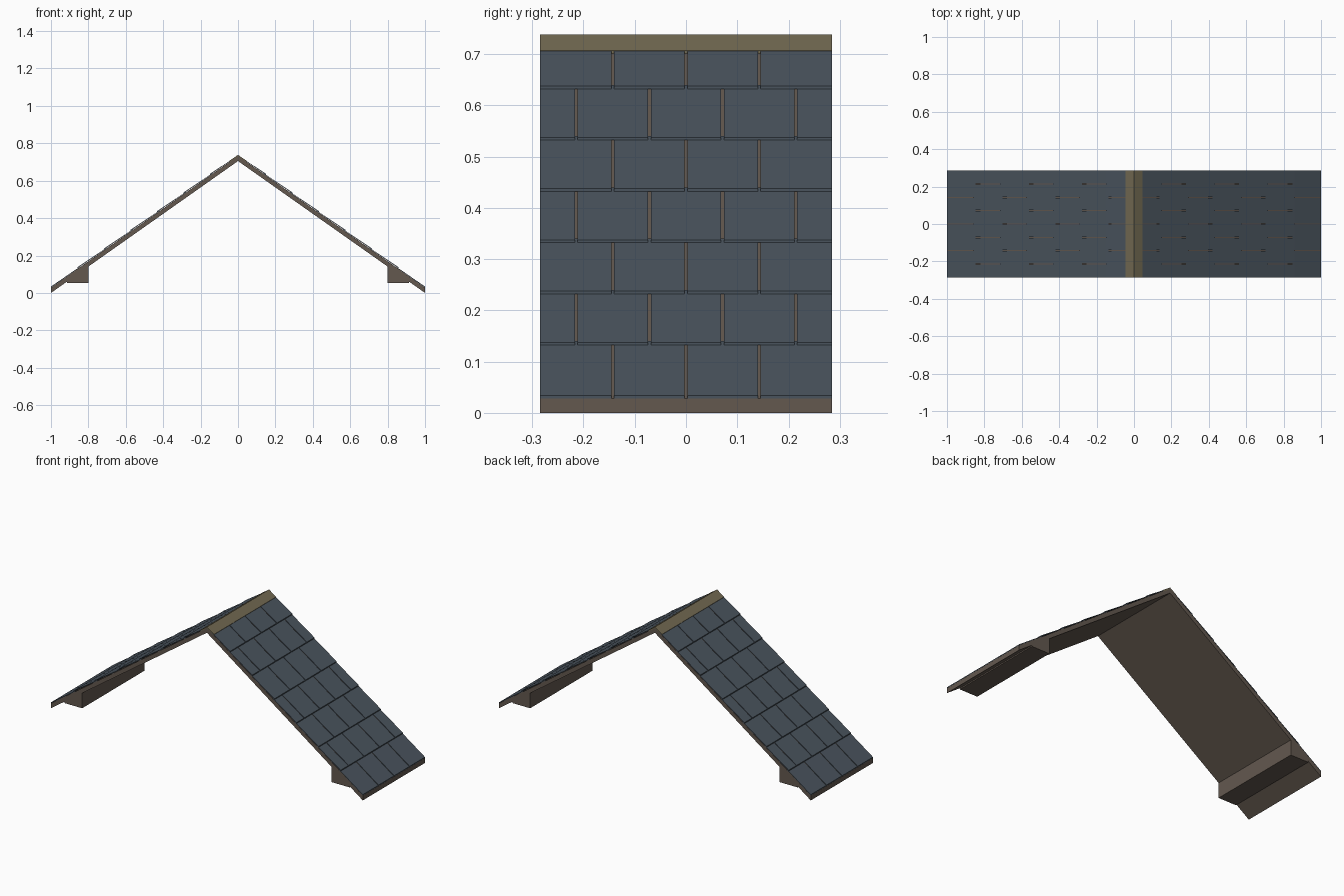
import bpy, bmesh

if "Cube" in bpy.data.objects:
    bpy.data.objects.remove(bpy.data.objects["Cube"])

HALF = 0.285      # half depth in y
RISE = 0.705      # roof rise over a run of 1
EAVE = 0.028      # deck thickness measured vertically
ROWS = 7
STEP = 0.1 / RISE # run of one shingle course
GAP = 0.005       # slot between shingles


def material(name, rgb):
    m = bpy.data.materials.new(name)
    m.diffuse_color = (*rgb, 1)
    m.use_nodes = True
    m.node_tree.nodes["Principled BSDF"].inputs["Base Color"].default_value = m.diffuse_color
    return m


wood = material("dark_wood", (0.125, 0.098, 0.078))
slate = material("blue_slate", (0.068, 0.088, 0.11))
ridge = material("ridge_wood", (0.17, 0.145, 0.085))


def add_prism(bm, profile, y0, y1):
    """Extrude an xz profile from y0 to y1."""
    a = [bm.verts.new((x, y0, z)) for x, z in profile]
    b = [bm.verts.new((x, y1, z)) for x, z in profile]
    n = len(profile)
    bm.faces.new(a)
    bm.faces.new(b[::-1])
    for i in range(n):
        j = (i + 1) % n
        bm.faces.new((a[i], b[i], b[j], a[j]))


def finish(bm, name, mat):
    bmesh.ops.recalc_face_normals(bm, faces=bm.faces)
    me = bpy.data.meshes.new(name)
    bm.to_mesh(me)
    bm.free()
    me.materials.append(mat)
    ob = bpy.data.objects.new(name, me)
    bpy.context.collection.objects.link(ob)
    return ob


def under(x):
    return (1 - abs(x)) * RISE


def top(x):
    return under(x) + EAVE


# Roof deck: two sloping boards joined at the ridge
bm = bmesh.new()
add_prism(bm, [(-1, 0), (0, under(0)), (1, 0), (1, EAVE), (0, top(0)), (-1, EAVE)], -HALF, HALF)
finish(bm, "roof_deck", wood)

# Ridge cap
bm = bmesh.new()
w = 0.045
add_prism(bm, [(-w, top(w) - 0.004), (0, top(0) - 0.004), (w, top(w) - 0.004),
               (w, top(w) + 0.006), (0, top(0) + 0.005), (-w, top(w) + 0.006)], -HALF, HALF)
finish(bm, "ridge_cap", ridge)

for side, s in (("right", 1), ("left", -1)):
    # Beam under each eave
    bm = bmesh.new()
    add_prism(bm, [(s * 0.80, 0.053), (s * 0.915, 0.053), (s * 0.915, under(0.915) + 0.003),
                   (s * 0.80, under(0.80) + 0.003)], -HALF, HALF)
    finish(bm, side + "_eave_beam", wood)

    # Shingle courses in running bond, each lifted at its lower edge
    bm = bmesh.new()
    width = 2 * HALF / 4
    for r in range(ROWS):
        lo = 1 - r * STEP
        hi = max(lo - STEP - 0.012, 0.03)
        lift = 0.004 if r else 0.0005
        profile = [(s * lo, top(lo) + lift), (s * lo, top(lo) + lift + 0.0055),
                   (s * hi, top(hi) + 0.0035), (s * hi, top(hi) + 0.0003)]
        cuts = [-HALF + width * (i + 0.5 * (r % 2)) for i in range(5 - r % 2)]
        if r % 2:
            cuts = [-HALF] + cuts + [HALF]
        for y0, y1 in zip(cuts, cuts[1:]):
            a = y0 if y0 <= -HALF + 1e-4 else y0 + GAP / 2
            b = y1 if y1 >= HALF - 1e-4 else y1 - GAP / 2
            add_prism(bm, profile, a, b)
    finish(bm, side + "_shingles", slate)
